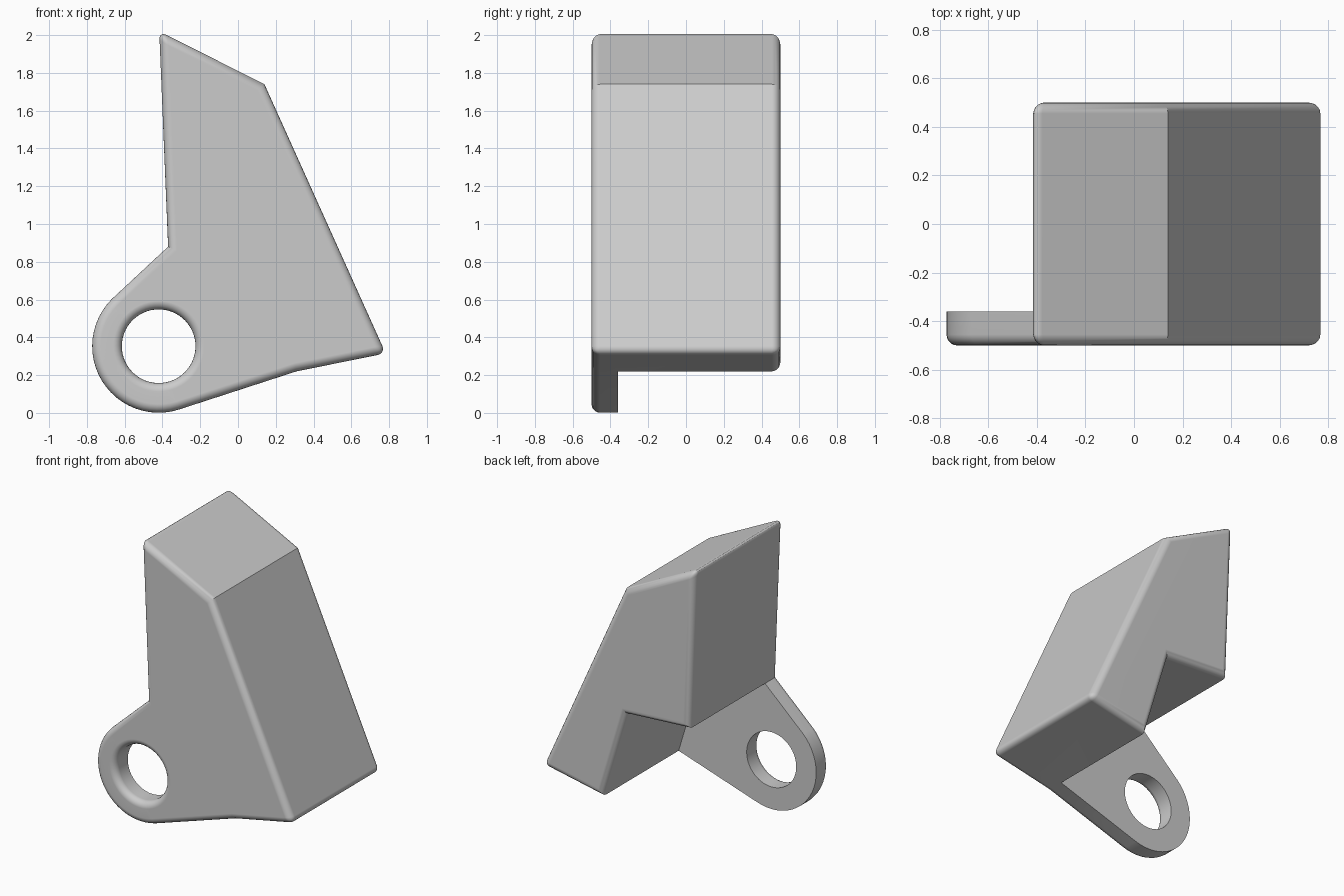
import bpy, bmesh, math

if "Cube" in bpy.data.objects:
    bpy.data.objects.remove(bpy.data.objects["Cube"], do_unlink=True)

FRONT, MID, BACK = -0.5, -0.36, 0.5
CX, CZ, LUG_R, HOLE_R = -0.42, 0.353, 0.352, 0.195
A_LOW, A_HIGH, STEPS = math.radians(287.6), math.radians(135), 24

bm = bmesh.new()


def row(points, y):
    return [bm.verts.new((x, y, z)) for x, z in points]


def arc(radius, start, end, steps):
    angles = [start + (end - start) * i / steps for i in range(steps + 1)]
    return [(CX + radius * math.cos(a), CZ + radius * math.sin(a)) for a in angles]


def strip(a, b):
    for i in range(len(a) - 1):
        bm.faces.new((a[i], a[i + 1], b[i + 1], b[i]))


# Profiles: block outline, notch corner, lug rim and its hole
block = [(-0.37, 0.88), (-0.417, 2.02), (0.14, 1.74), (0.782, 0.315), (0.31, 0.22)]
notch = [(0.12, 0.85)]
lug = arc(LUG_R, A_LOW, A_HIGH, STEPS)
hole_left = arc(HOLE_R, A_LOW, A_HIGH, STEPS)
hole_right = arc(HOLE_R, A_LOW - 2 * math.pi, A_HIGH, 32)[1:-1]

bf, bb = row(block, FRONT), row(block, BACK)
bm_ends = row([block[0], block[-1]], MID)
nm, nb = row(notch, MID)[0], row(notch, BACK)[0]
lf, lm = row(lug, FRONT), row(lug, MID)
hf, hm = row(hole_left, FRONT), row(hole_left, MID)
rf, rm = row(hole_right, FRONT), row(hole_right, MID)
top_m, low_m = bm_ends

# Block sides and back
strip(bf[1:4], bb[1:4])
bm.faces.new((bf[0], top_m, bb[0], bb[1], bf[1]))
bm.faces.new((bf[4], low_m, bb[4], bb[3], bf[3]))
bm.faces.new(bb + [nb])
bm.faces.new((top_m, nm, nb, bb[0]))
bm.faces.new((low_m, nm, nb, bb[4]))

# Lug rim, hole wall, front and rear faces
strip([bf[4]] + lf + [bf[0]], [low_m] + lm + [top_m])
strip(hf, hm)
strip([hf[0]] + rf + [hf[-1]], [hm[0]] + rm + [hm[-1]])
strip(lf, hf)
strip(lm, hm)
bm.faces.new(bf + [lf[0], hf[0]] + rf + [hf[-1], lf[-1]])
bm.faces.new([top_m, nm, low_m, lm[0], hm[0]] + rm + [hm[-1], lm[-1]])
bmesh.ops.recalc_face_normals(bm, faces=bm.faces[:])

# Round the front and back rims and the two long outer corners
corners = {bf[1], bb[1], bf[3], bb[3]}
rounded = []
for e in bm.edges:
    ys = [v.co.y for v in e.verts]
    on_rim = all(abs(y - FRONT) < 1e-4 for y in ys) or all(abs(y - BACK) < 1e-4 for y in ys)
    long_corner = all(v in corners for v in e.verts) and abs(ys[0] - ys[1]) > 0.5
    if (on_rim and e.calc_face_angle(0) > 0.5) or long_corner:
        rounded.append(e)
bmesh.ops.bevel(bm, geom=rounded, offset=0.045, offset_type='OFFSET', segments=5,
                profile=0.5, affect='EDGES', clamp_overlap=True)
bmesh.ops.recalc_face_normals(bm, faces=bm.faces[:])

mesh = bpy.data.meshes.new("bracket_block")
bm.to_mesh(mesh)
bm.free()
bracket = bpy.data.objects.new("bracket_block", mesh)
bpy.context.collection.objects.link(bracket)

# Plain grey
grey = bpy.data.materials.new("plain_grey")
grey.use_nodes = True
colour = (0.6, 0.6, 0.6, 1)
grey.diffuse_color = colour
grey.node_tree.nodes["Principled BSDF"].inputs["Base Color"].default_value = colour
mesh.materials.append(grey)

# Smooth shading with flat large faces
bpy.context.view_layer.objects.active = bracket
bracket.select_set(True)
bpy.ops.object.shade_smooth_by_angle(angle=math.radians(30))
weighted = bracket.modifiers.new("flat_faces", 'WEIGHTED_NORMAL')
weighted.keep_sharp = True
